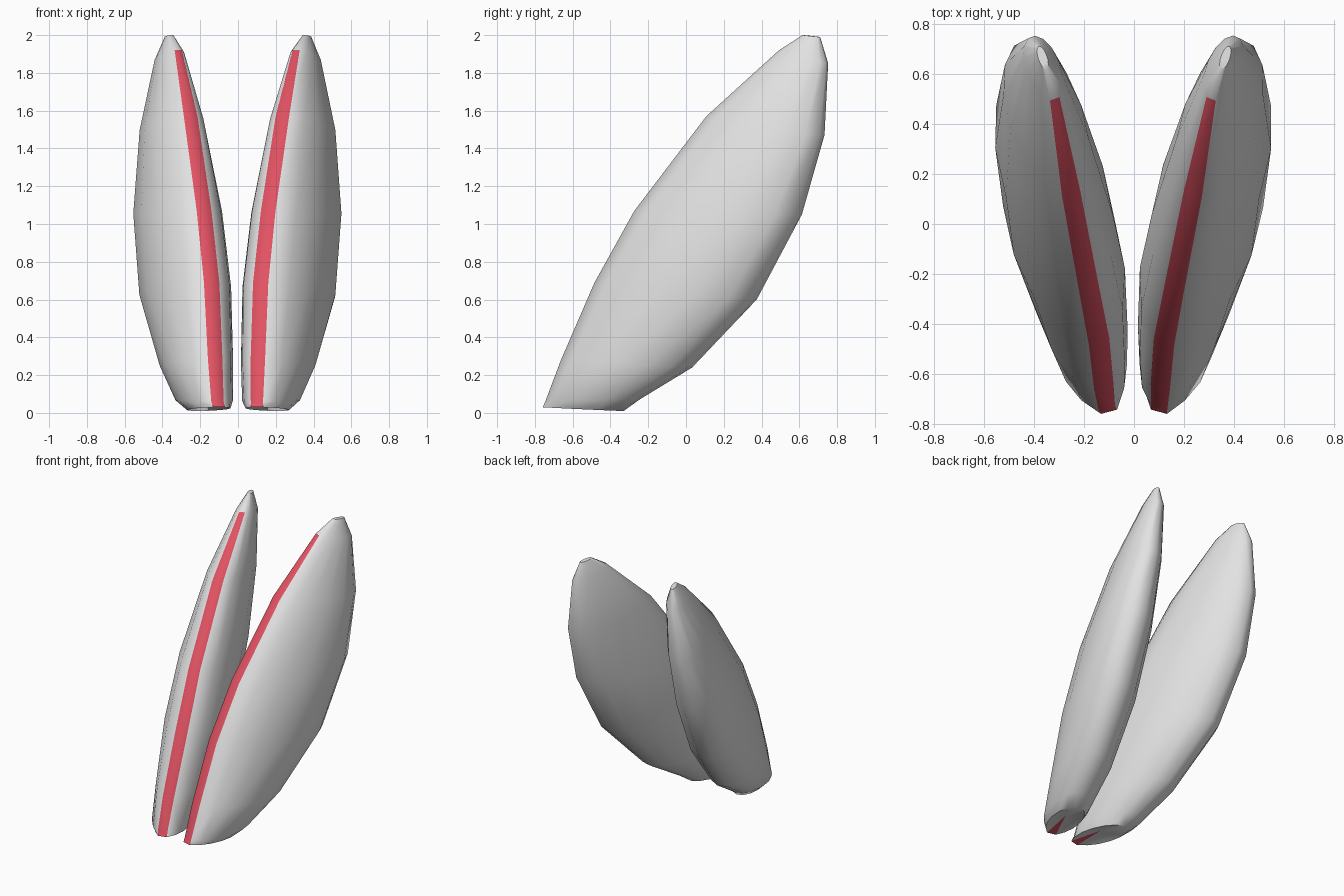
import bpy, bmesh, math
from mathutils import Vector

if "Cube" in bpy.data.objects:
    bpy.data.objects.remove(bpy.data.objects["Cube"])


def material(name, rgb):
    m = bpy.data.materials.new(name)
    m.diffuse_color = (*rgb, 1)
    m.use_nodes = True
    m.node_tree.nodes["Principled BSDF"].inputs["Base Color"].default_value = m.diffuse_color
    return m


shell = material("light grey", (0.76, 0.76, 0.76))
stripe = material("red", (0.76, 0.085, 0.125))

# Sections from bottom to tip: front edge xyz, back edge xyz, half thickness, half stripe width
SECTIONS = [
    ((.10, -.75, .03), (.21, -.33, .01), .105, .033),
    ((.10, -.735, .06), (.25, -.25, .07), .14, .034),
    ((.105, -.65, .28), (.32, .03, .24), .175, .040),
    ((.12, -.47, .69), (.42, .37, .60), .213, .043),
    ((.16, -.26, 1.07), (.46, .61, 1.05), .203, .041),
    ((.235, .12, 1.57), (.45, .73, 1.47), .148, .038),
    ((.308, .50, 1.92), (.41, .75, 1.85), .068, .020),
    ((.35, .62, 2.0), (.38, .71, 1.99), .018, .008),
]
ROUND = 12  # points around a section besides the two stripe corners


def ring(front, back, thick, half, bow):
    """Elliptical section with a flat front strip."""
    f, b = Vector(front), Vector(back)
    f.x += bow
    mid, axis = (f + b) / 2, (f - b) / 2
    n = Vector((axis.y, -axis.x, 0)).normalized()
    if n.x < 0:
        n = -n
    start = math.asin(min(.6, half / thick))
    pts = []
    for k in range(ROUND + 2):
        a = start + (2 * math.pi - 2 * start) * k / (ROUND + 1)
        c = 1 if k in (0, ROUND + 1) else math.cos(a)
        pts.append(mid + axis * c + n * thick * math.sin(a))
    return pts


def pod(name, side, bow):
    bm = bmesh.new()
    last = len(SECTIONS) - 1
    rings = []
    for i, s in enumerate(SECTIONS):
        off = bow * math.sin(math.pi * i / last)
        rings.append([bm.verts.new((p.x * side, p.y, p.z)) for p in ring(*s, off)])
    count = ROUND + 2
    for i in range(last):
        for k in range(count):
            j = (k + 1) % count
            face = bm.faces.new((rings[i][k], rings[i][j], rings[i + 1][j], rings[i + 1][k]))
            # stripe runs up the front strip and stops before the tip
            face.material_index = int(k == count - 1 and i < last - 1)
    bm.faces.new(rings[-1])
    # slightly hollow underside
    centre = sum((v.co for v in rings[0]), Vector()) / count
    hub = bm.verts.new(centre + Vector((0, 0, .035)))
    for k in range(count):
        face = bm.faces.new((rings[0][k], hub, rings[0][(k + 1) % count]))
        face.material_index = int(k == count - 1)
    bmesh.ops.recalc_face_normals(bm, faces=bm.faces)
    mesh = bpy.data.meshes.new(name)
    bm.to_mesh(mesh)
    bm.free()
    mesh.materials.append(shell)
    mesh.materials.append(stripe)
    ob = bpy.data.objects.new(name, mesh)
    bpy.context.collection.objects.link(ob)
    bpy.ops.object.select_all(action='DESELECT')
    ob.select_set(True)
    bpy.context.view_layer.objects.active = ob
    bpy.ops.object.shade_smooth_by_angle(angle=math.radians(50))


# Two pods; the left one has its stripe bowed slightly outward
pod("right_pod", 1, 0)
pod("left_pod", -1, .02)
